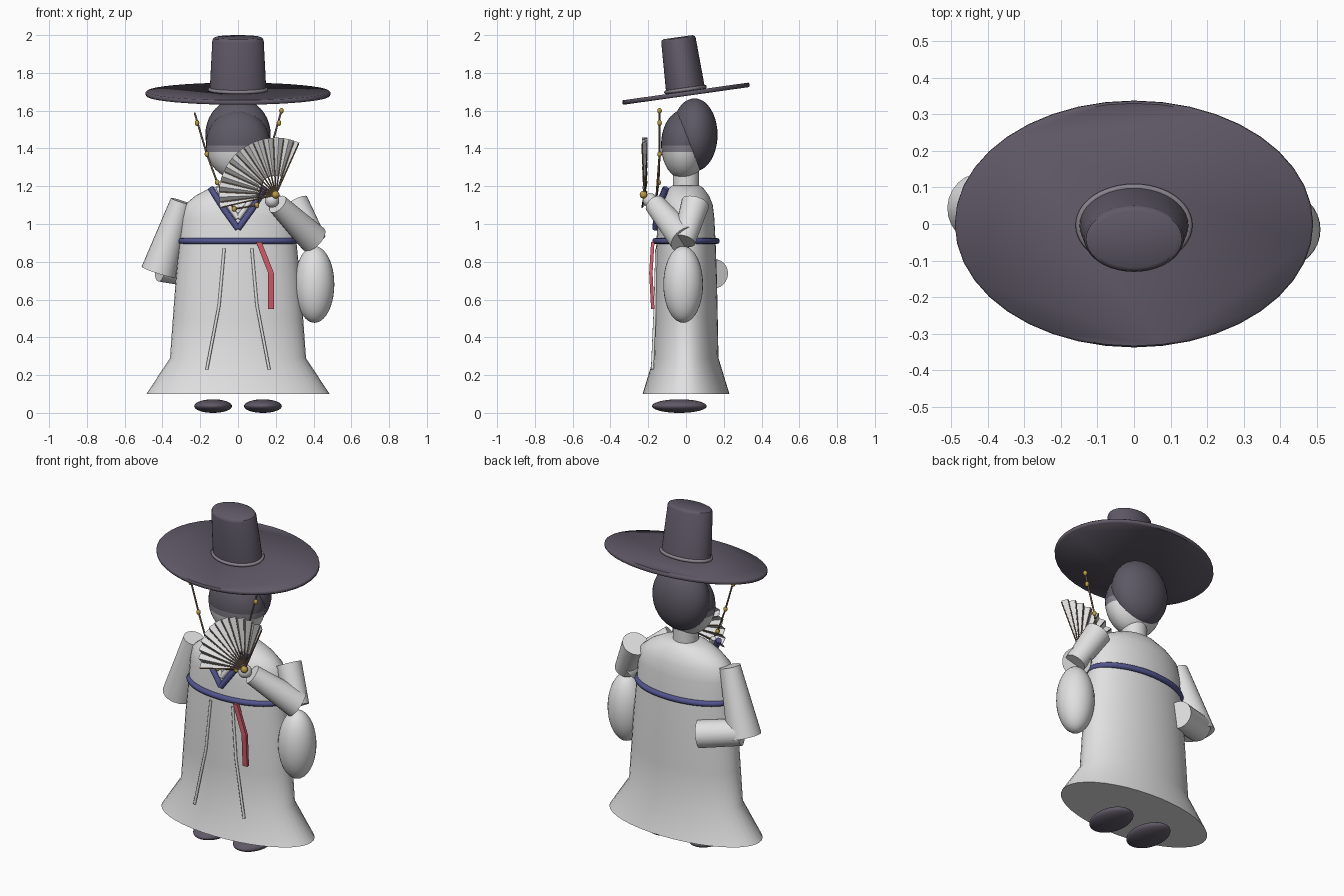
import bpy, bmesh, math
from mathutils import Vector, Matrix

cube = bpy.data.objects.get("Cube")
if cube:
    bpy.data.objects.remove(cube)


def material(name, *rgb):
    m = bpy.data.materials.new(name)
    m.use_nodes = True
    m.diffuse_color = (*rgb, 1)
    m.node_tree.nodes["Principled BSDF"].inputs["Base Color"].default_value = (*rgb, 1)
    return m


WHITE = material("white cloth", .75, .75, .76)
SKIN = material("pale skin", .74, .73, .73)
DARK = material("dark hat", .115, .1, .135)
HAIR = material("dark hair", .11, .1, .13)
BAND = material("grey band", .24, .22, .26)
BLUE = material("blue sash", .085, .09, .27)
RED = material("red ribbon", .6, .1, .14)
GOLD = material("gold", .5, .33, .06)
BROWN = material("brown wood", .2, .14, .09)


def finish(name, bm, mats, angle=40, matrix=None):
    if matrix:
        bm.transform(matrix)
    bmesh.ops.recalc_face_normals(bm, faces=bm.faces)
    me = bpy.data.meshes.new(name)
    bm.to_mesh(me)
    bm.free()
    ob = bpy.data.objects.new(name, me)
    bpy.context.collection.objects.link(ob)
    for m in mats if isinstance(mats, list) else [mats]:
        me.materials.append(m)
    if angle:
        bpy.ops.object.select_all(action='DESELECT')
        ob.select_set(True)
        bpy.context.view_layer.objects.active = ob
        bpy.ops.object.shade_smooth_by_angle(angle=math.radians(angle))
    return ob


def loft(name, profile, mat, angle=40, matrix=None, segs=40):
    """Stack elliptical rings given as (z, x radius, y radius) and cap both ends."""
    bm = bmesh.new()
    rings = []
    for z, rx, ry in profile:
        turn = [2 * math.pi * i / segs for i in range(segs)]
        rings.append([bm.verts.new((rx * math.cos(t), ry * math.sin(t), z)) for t in turn])
    for a, b in zip(rings, rings[1:]):
        for i in range(segs):
            j = (i + 1) % segs
            bm.faces.new((a[i], a[j], b[j], b[i]))
    bm.faces.new(rings[0])
    bm.faces.new(rings[-1])
    return finish(name, bm, mat, angle, matrix)


def ball_mesh(center, radii):
    bm = bmesh.new()
    bmesh.ops.create_uvsphere(bm, u_segments=32, v_segments=20, radius=1)
    bm.transform(Matrix.Translation(center) @ Matrix.Diagonal((*radii, 1)))
    return bm


def ball(name, center, radii, mat):
    return finish(name, ball_mesh(center, radii), mat, 60)


def limb(name, a, b, ra, rb, mat, segs=24):
    a, b = Vector(a), Vector(b)
    rot = (b - a).to_track_quat('Z', 'Y').to_matrix().to_4x4()
    profile = [(0, ra, ra), ((b - a).length, rb, rb)]
    return loft(name, profile, mat, 40, Matrix.Translation(a) @ rot, segs)


def tube(name, points, radius, mat, cyclic=False):
    cu = bpy.data.curves.new(name, 'CURVE')
    cu.dimensions = '3D'
    cu.bevel_depth = radius
    cu.bevel_resolution = 2
    cu.use_fill_caps = True
    sp = cu.splines.new('POLY')
    sp.points.add(len(points) - 1)
    for p, co in zip(sp.points, points):
        p.co = (*co, 1)
    sp.use_cyclic_u = cyclic
    cu.materials.append(mat)
    ob = bpy.data.objects.new(name, cu)
    bpy.context.collection.objects.link(ob)
    return ob


def oval(rx, ry, z, n=48):
    turn = [2 * math.pi * i / n for i in range(n)]
    return [(rx * math.cos(t), ry * math.sin(t), z) for t in turn]


# Robe, neck and sash
loft("robe", [(.1, .485, .23), (.29, .36, .172), (.5, .345, .168), (.7, .33, .164),
              (.9, .31, .157), (1.03, .3, .15), (1.1, .285, .142), (1.15, .225, .122),
              (1.19, .15, .092), (1.205, .08, .07)], WHITE)
loft("neck", [(1.17, .07, .07), (1.28, .07, .07)], SKIN)
tube("sash", oval(.302, .162, .91), .017, BLUE, True)

# Collar, creases and shoes, mirrored
for side, s in (("right", -1), ("left", 1)):
    tube(side + "_collar", [(s * .145, -.105, 1.19), (s * .072, -.153, 1.075),
                            (0, -.162, .975)], .017, BLUE)
    tube(side + "_inner_collar", [(s * .105, -.11, 1.19), (s * .05, -.146, 1.1),
                                  (0, -.155, 1.03)], .015, WHITE)
    tube(side + "_crease", [(s * .073, -.155, .87), (s * .1, -.163, .57),
                            (s * .165, -.178, .23)], .008, WHITE)
    ball(side + "_shoe", (s * .132, -.035, .036), (.1, .145, .036), DARK)

# Ribbon hanging from the sash
bm = bmesh.new()
rows = [[bm.verts.new((x + d, y, z)) for d in (-.015, .015)] for x, y, z in
        ((.11, -.176, .905), (.175, -.186, .74), (.175, -.176, .55))]
for a, b in zip(rows, rows[1:]):
    bm.faces.new((a[0], a[1], b[1], b[0]))
ribbon = finish("ribbon", bm, RED, 0)
mod = ribbon.modifiers.new("thickness", 'SOLIDIFY')
mod.thickness = .018
mod.offset = 0

# Right arm, folded behind the back
limb("right_upper_sleeve", (-.3, .01, 1.12), (-.42, .045, .745), .058, .095, WHITE)
limb("right_lower_sleeve", (-.41, .06, .77), (-.19, .15, .735), .075, .078, WHITE)

# Left arm, raised to hold the fan, with a hanging sleeve
limb("left_upper_sleeve", (.3, .05, 1.11), (.41, -.01, .91), .075, .06, WHITE)
limb("left_lower_sleeve", (.4, -.01, .92), (.21, -.165, 1.105), .08, .056, WHITE)
ball("left_sleeve_pouch", (.405, -.015, .68), (.105, .105, .203), WHITE)
ball("left_hand", (.18, -.19, 1.125), (.038, .038, .038), SKIN)

# Head, cut into skin, headband and hair by height
bm = ball_mesh((0, -.01, 1.42), (.17, .122, .185))
for z in (1.38, 1.415):
    bmesh.ops.bisect_plane(bm, geom=bm.verts[:] + bm.edges[:] + bm.faces[:],
                           plane_co=(0, 0, z), plane_no=(0, 0, 1))
for f in bm.faces:
    z = f.calc_center_median().z
    f.material_index = 0 if z < 1.38 else 1 if z < 1.415 else 2
finish("head", bm, [SKIN, BAND, HAIR], 60)
ball("back_hair", (0, .045, 1.472), (.173, .122, .193), HAIR)

# Tilted hat
tilt = Matrix.Translation((0, 0, 1.69)) @ Matrix.Rotation(math.radians(8), 4, 'X')
loft("hat_brim", [(-.012, .484, .335), (-.006, .49, .34), (.006, .49, .34),
                  (.012, .484, .335)], DARK, 50, tilt)
loft("hat_crown", [(.01, .15, .104), (.285, .136, .092), (.296, .131, .088),
                   (.302, .118, .078)], DARK, 40, tilt)
ring = tube("hat_ring", oval(.15, .104, .022), .01, BAND, True)
ring.matrix_world = tilt

# Bead string hanging from the hat
string = [(-.23, -.14, 1.59), (-.165, -.14, 1.37), (-.11, -.145, 1.22),
          (-.02, -.165, 1.08), (.1, -.16, 1.1), (.165, -.14, 1.37), (.23, -.14, 1.6)]
tube("bead_string", string, .005, BROWN)
beads = string[1:] + [(s * .217, -.14, 1.535) for s in (-1, 1)]
for i, p in enumerate(beads):
    ball(f"bead_{i + 1}", p, (.012, .012, .015), GOLD)

# Pleated fan with ribs on the folds
PIVOT = Vector((.2, -.22, 1.155))
FOLDS = 24


def on_fan(i, r):
    t = math.radians(193 - 127 * i / FOLDS)
    y = (.013 if i % 2 else -.013) * r / .3
    return PIVOT + Vector((r * math.cos(t), y, r * math.sin(t)))


bm = bmesh.new()
rows = [[bm.verts.new(on_fan(i, r)) for r in (.1, .302)] for i in range(FOLDS + 1)]
for a, b in zip(rows, rows[1:]):
    bm.faces.new((a[0], a[1], b[1], b[0]))
paper = finish("fan_paper", bm, WHITE, 0)
paper.modifiers.new("thickness", 'SOLIDIFY').thickness = .003
for i in range(1, FOLDS, 2):
    limb(f"fan_rib_{i // 2 + 1}", PIVOT, on_fan(i, .295), .004, .004, BROWN, 8)
for i in (0, FOLDS):
    limb("fan_guard", PIVOT, on_fan(i, .295), .004, .004, BROWN, 8)
ball("fan_pivot", PIVOT + Vector((0, -.005, 0)), (.02, .02, .02), GOLD)
